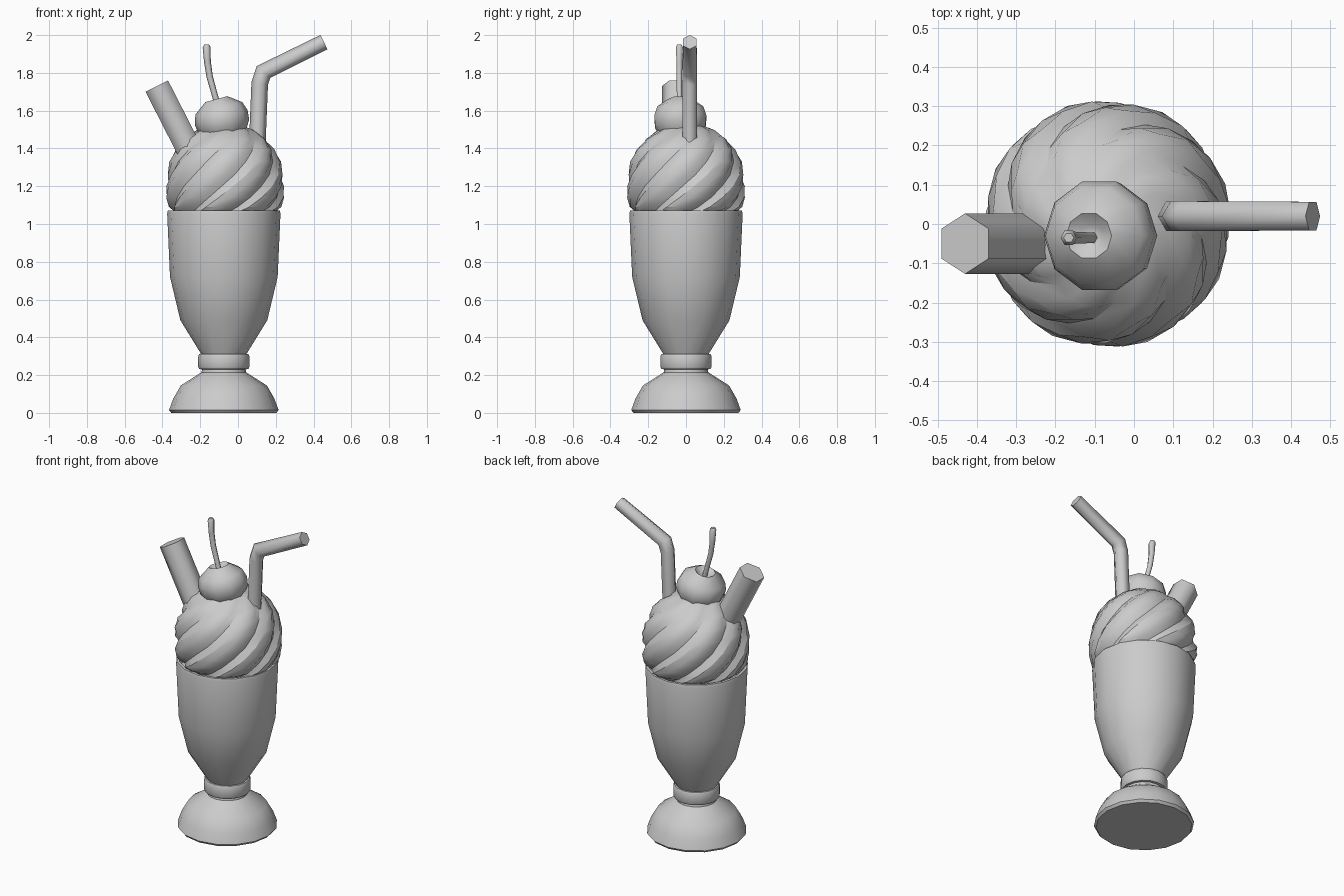
import bpy, bmesh, math
from mathutils import Vector, Matrix

if "Cube" in bpy.data.objects:
    bpy.data.objects.remove(bpy.data.objects["Cube"])

grey = bpy.data.materials.new("plain_grey")
grey.use_nodes = True
COLOUR = (0.6, 0.6, 0.6, 1)
grey.diffuse_color = COLOUR
grey.node_tree.nodes["Principled BSDF"].inputs["Base Color"].default_value = COLOUR

AXIS_X = -0.075


def loft(name, rings, angle=35, matrix=None):
    """Skin a list of closed rings and cap both ends."""
    bm = bmesh.new()
    loops = [[bm.verts.new(p) for p in ring] for ring in rings]
    n = len(loops[0])
    for a, b in zip(loops, loops[1:]):
        for i in range(n):
            j = (i + 1) % n
            bm.faces.new((a[i], a[j], b[j], b[i]))
    bm.faces.new(loops[0][::-1])
    bm.faces.new(loops[-1])
    bmesh.ops.recalc_face_normals(bm, faces=bm.faces[:])
    mesh = bpy.data.meshes.new(name)
    bm.to_mesh(mesh)
    bm.free()
    mesh.materials.append(grey)
    obj = bpy.data.objects.new(name, mesh)
    bpy.context.collection.objects.link(obj)
    if matrix:
        obj.matrix_world = matrix
    bpy.ops.object.select_all(action='DESELECT')
    obj.select_set(True)
    bpy.context.view_layer.objects.active = obj
    bpy.ops.object.shade_smooth_by_angle(angle=math.radians(angle))
    return obj


def circle(r, z, sides, turn=0.0, factors=(1,)):
    ring = []
    for i in range(sides):
        a = math.tau * i / sides + turn
        f = r * factors[i % len(factors)]
        ring.append((f * math.cos(a), f * math.sin(a), z))
    return ring


def lathe(name, profile, sides, matrix=None):
    matrix = matrix or Matrix.Translation((AXIS_X, 0, 0))
    return loft(name, [circle(r, z, sides) for r, z in profile], 35, matrix)


def tube(name, path, y, radii, sides, turn=0.0):
    """Sweep a polygon along a path in the xz plane, with mitred bends."""
    pts = [Vector((x, y, z)) for x, z in path]
    rings = []
    for k, p in enumerate(pts):
        before = (p - pts[k - 1]).normalized() if k else None
        after = (pts[k + 1] - p).normalized() if k + 1 < len(pts) else None
        d = ((before or after) + (after or before)).normalized()
        stretch = 1 / d.dot(after or before)
        side = Vector((-d.z, 0, d.x)) * stretch
        ring = []
        for i in range(sides):
            a = math.tau * i / sides + turn
            ring.append(p + radii[k] * (side * math.cos(a)
                                        + Vector((0, 1, 0)) * math.sin(a)))
        rings.append(ring)
    return loft(name, rings, 62 if sides == 6 else 40)


# Glass: foot, collar and bowl with a thin lip
lathe("glass_foot", [(0.278, 0), (0.29, 0.015), (0.268, 0.075), (0.228, 0.145),
                     (0.118, 0.215), (0.112, 0.25)], 16)
lathe("glass_collar", [(0.11, 0.23), (0.13, 0.232), (0.136, 0.245),
                       (0.136, 0.298), (0.13, 0.312), (0.11, 0.314)], 16)
lathe("glass_bowl", [(0.112, 0.29), (0.122, 0.315), (0.23, 0.49), (0.285, 0.72),
                     (0.3, 1.055), (0.296, 1.072), (0.28, 1.072), (0.275, 1.0)], 16)

# Whipped cream: a lobed dome twisted as it rises
LOBE = (0.925, 1.0, 1.01, 0.985)
dome = [(0.27, 1.055), (0.298, 1.09), (0.31, 1.14), (0.314, 1.2), (0.308, 1.26),
        (0.293, 1.33), (0.262, 1.395), (0.215, 1.45), (0.15, 1.497),
        (0.08, 1.525), (0.02, 1.535)]
swirl = []
twist = 0.0
for k, (r, z) in enumerate(dome):
    if k:
        twist += 0.24
    swirl.append(circle(r, z, 32, twist, LOBE))
loft("whipped_cream", swirl, 28, Matrix.Translation((-0.068, 0, 0)))

# Cherry, leaning a little, with a dimple for its stem
lean = Matrix.Translation((-0.085, -0.03, 1.55)) @ Matrix.Rotation(math.radians(-15), 4, 'Y')
lathe("cherry", [(0.05, -0.125), (0.105, -0.09), (0.14, -0.035), (0.145, 0.015),
                 (0.128, 0.065), (0.06, 0.115), (0.03, 0.09), (0.01, 0.085)], 10, lean)
tube("cherry_stem", [(-0.105, 1.62), (-0.125, 1.69), (-0.15, 1.78), (-0.162, 1.86),
                     (-0.166, 1.935), (-0.166, 1.95)], -0.035,
     [0.016, 0.016, 0.017, 0.018, 0.021, 0.013], 6)

# Six-sided wafer stick and bent straw
tube("wafer_stick", [(-0.2, 1.28), (-0.43, 1.73)], -0.05, [0.077] * 2, 6, math.pi / 6)
tube("drinking_straw", [(0.097, 1.3), (0.115, 1.745), (0.135, 1.805), (0.455, 1.963)],
     0.02, [0.044, 0.044, 0.044, 0.042], 6)
